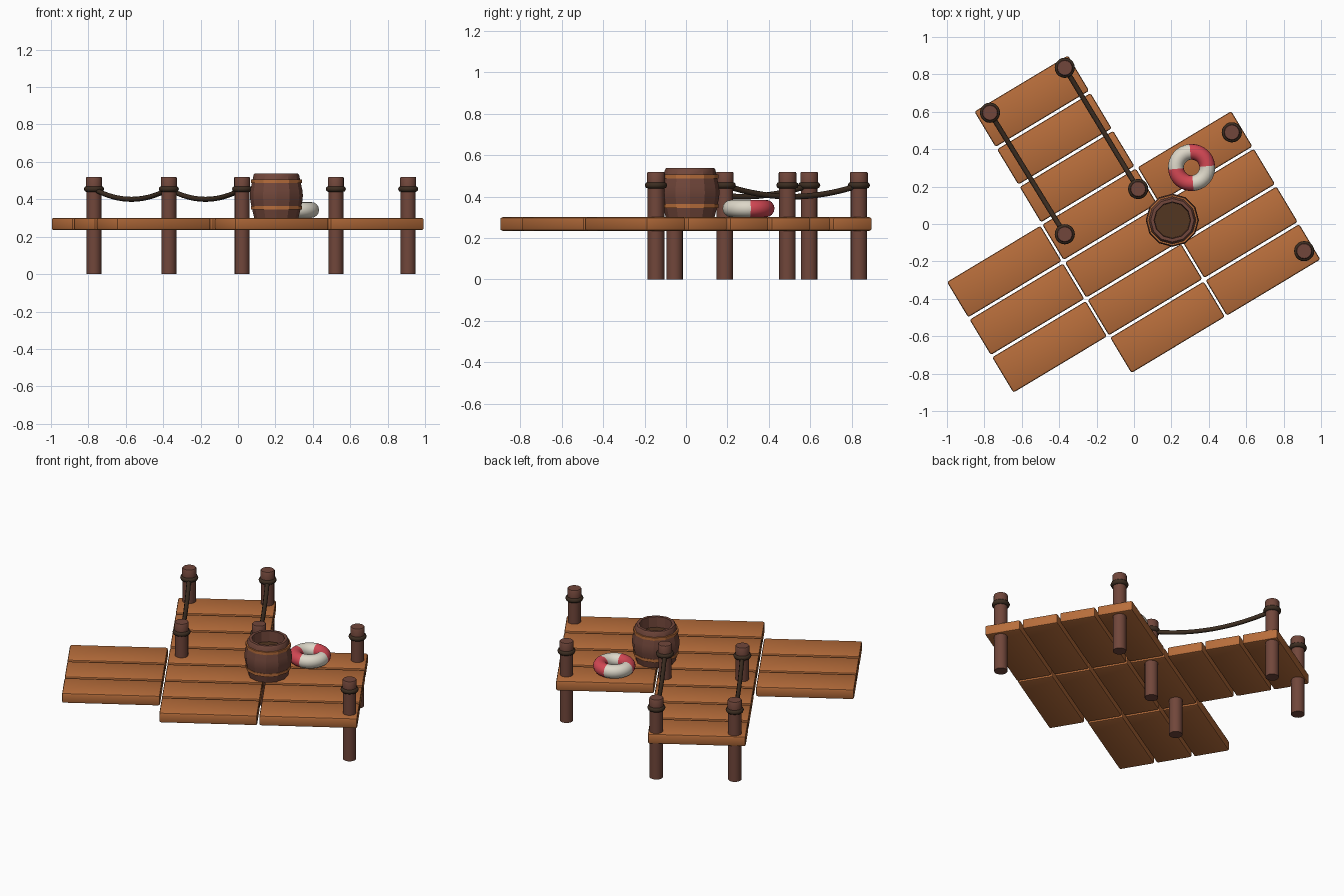
import bpy, bmesh, math
from mathutils import Vector, Matrix

if "Cube" in bpy.data.objects:
    bpy.data.objects.remove(bpy.data.objects["Cube"])


def mat(name, rgb):
    m = bpy.data.materials.new(name)
    m.diffuse_color = (*rgb, 1)
    m.use_nodes = True
    m.node_tree.nodes["Principled BSDF"].inputs["Base Color"].default_value = m.diffuse_color
    return m


PLANK = mat("orange wood", (0.48, 0.155, 0.044))
POST = mat("brown wood", (0.165, 0.062, 0.043))
ROPE = mat("dark rope", (0.045, 0.026, 0.015))
INSIDE = mat("barrel inside", (0.085, 0.037, 0.015))
RED = mat("buoy red", (0.66, 0.065, 0.09))
WHITE = mat("buoy white", (0.72, 0.68, 0.58))


def finish(bm, name, mats, smooth=None):
    bmesh.ops.recalc_face_normals(bm, faces=bm.faces)
    me = bpy.data.meshes.new(name)
    bm.to_mesh(me)
    bm.free()
    for m in mats:
        me.materials.append(m)
    ob = bpy.data.objects.new(name, me)
    bpy.context.collection.objects.link(ob)
    if smooth:
        bpy.ops.object.select_all(action='DESELECT')
        ob.select_set(True)
        bpy.context.view_layer.objects.active = ob
        bpy.ops.object.shade_smooth_by_angle(angle=math.radians(smooth))
    return ob


def lathe(name, profile, n, loc, mats, smooth, mat_rule=None, turn=0.0):
    """Revolve (radius, z) points; a radius of 0 closes the end."""
    bm = bmesh.new()
    rings = []
    for r, z in profile:
        if r == 0:
            rings.append([bm.verts.new((loc[0], loc[1], z))] * n)
        else:
            rings.append([bm.verts.new((loc[0] + r * math.cos(turn + math.tau * i / n),
                                        loc[1] + r * math.sin(turn + math.tau * i / n), z))
                          for i in range(n)])
    for k in range(len(rings) - 1):
        a, b = rings[k], rings[k + 1]
        for i in range(n):
            j = (i + 1) % n
            vs = list(dict.fromkeys((a[i], a[j], b[j], b[i])))
            f = bm.faces.new(vs)
            if mat_rule:
                f.material_index = mat_rule(k)
    return finish(bm, name, mats, smooth)


def torus(name, loc, R, r, n, m, mats, smooth, rule=None, turn=0.0):
    bm = bmesh.new()
    rings = []
    for i in range(n):
        a = turn + math.tau * i / n
        rings.append([bm.verts.new((loc[0] + (R + r * math.cos(math.tau * j / m)) * math.cos(a),
                                    loc[1] + (R + r * math.cos(math.tau * j / m)) * math.sin(a),
                                    loc[2] + r * math.sin(math.tau * j / m)))
                      for j in range(m)])
    for i in range(n):
        a, b = rings[i], rings[(i + 1) % n]
        for j in range(m):
            k = (j + 1) % m
            f = bm.faces.new((a[j], b[j], b[k], a[k]))
            if rule:
                f.material_index = rule(i)
    return finish(bm, name, mats, smooth)


# Deck planks on a turned lattice: column -> rows
ANG = math.radians(31)
U = Vector((math.cos(ANG), math.sin(ANG), 0))
V = Vector((-math.sin(ANG), math.cos(ANG), 0))
L, W, COL, ROW = 0.583, 0.220, 0.595, 0.235
start = Vector((-1.0, -0.31, 0.268))
for col, rows in ((0, range(0, 3)), (1, range(-3, 4)), (2, range(0, 4))):
    for row in rows:
        c = start + U * (COL * col + L / 2) - V * (ROW * row + W / 2)
        bm = bmesh.new()
        bmesh.ops.create_cube(bm, size=1, matrix=Matrix.Diagonal((L, W, 0.066, 1)))
        bmesh.ops.bevel(bm, geom=bm.edges[:], offset=0.011, segments=2,
                        profile=0.5, affect='EDGES')
        bm.transform(Matrix.Translation(c) @ Matrix.Rotation(ANG, 4, 'Z'))
        finish(bm, f"plank_{col}_{row + 3}", [PLANK], 35)

# Posts with a wider cap and a rope ring
posts = [(-0.37, 0.835), (-0.77, 0.595), (0.022, 0.187),
         (-0.37, -0.055), (0.523, 0.49), (0.91, -0.145)]
for i, (x, y) in enumerate(posts):
    lathe(f"post_{i}", [(0, 0), (0.04, 0), (0.04, 0.465), (0.043, 0.468), (0.043, 0.514),
                        (0.039, 0.52), (0, 0.52)], 16, (x, y), [POST], 40)
    torus(f"rope_ring_{i}", (x, y, 0.455), 0.038, 0.016, 20, 8, [ROPE], 60)

# Sagging ropes between post pairs
for name, a, b in (("rope_right", posts[0], posts[2]), ("rope_left", posts[1], posts[3])):
    d = Vector((b[0] - a[0], b[1] - a[1], 0))
    side = d.normalized().cross(Vector((0, 0, 1)))
    bm = bmesh.new()
    rings = []
    for i in range(17):
        t = i / 16
        p = Vector((a[0], a[1], 0)) + d * t
        p.z = 0.455 - 0.055 * (1 - (2 * t - 1) ** 2)
        tan = Vector((d.x, d.y, 0.22 * (2 * t - 1))).normalized()
        up = side.cross(tan).normalized()
        rings.append([bm.verts.new(p + 0.0135 * (side * math.cos(math.tau * j / 8)
                                                 + up * math.sin(math.tau * j / 8)))
                      for j in range(8)])
    for r0, r1 in zip(rings, rings[1:]):
        for j in range(8):
            k = (j + 1) % 8
            bm.faces.new((r0[j], r0[k], r1[k], r1[j]))
    bm.faces.new(rings[0])
    bm.faces.new(rings[-1])
    finish(bm, name, [ROPE], 60)

# Open barrel: bulging staves, rim and recessed floor
barrel_xy = (0.205, 0.02)
lathe("barrel", [(0, 0.30), (0.118, 0.30), (0.129, 0.345), (0.139, 0.39), (0.142, 0.42),
                 (0.139, 0.45), (0.129, 0.495), (0.122, 0.53), (0.116, 0.538),
                 (0.098, 0.538), (0.095, 0.47), (0, 0.47)],
      12, barrel_xy, [POST, INSIDE], 25, lambda k: 1 if k == 10 else 0)

# Barrel hoops
for name, z in (("hoop_upper", 0.497), ("hoop_lower", 0.355)):
    lathe(name, [(0.118, z - 0.009), (0.136, z - 0.009), (0.136, z + 0.009),
                 (0.118, z + 0.009), (0.118, z - 0.009)], 12, barrel_xy, [PLANK], 25)

# Life ring in four coloured quarters
torus("life_ring", (0.308, 0.302, 0.343), 0.084, 0.042, 32, 16, [RED, WHITE], 60,
      lambda i: (i // 8) % 2, math.radians(5))
